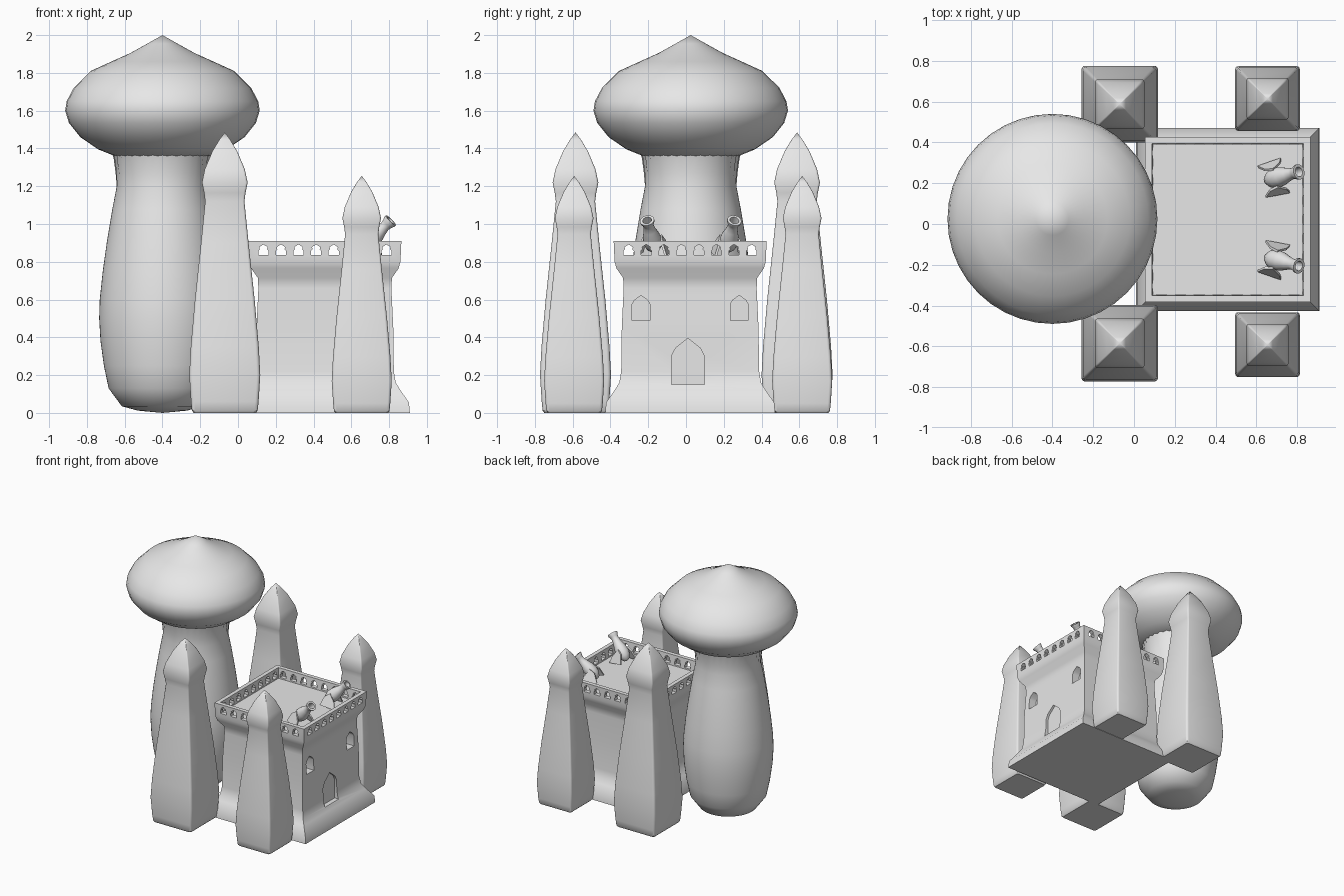
import bpy, bmesh, math
from mathutils import Matrix, Vector

if "Cube" in bpy.data.objects:
    bpy.data.objects.remove(bpy.data.objects["Cube"])

stone = bpy.data.materials.new("grey stone")
stone.use_nodes = True
stone.diffuse_color = (0.8, 0.8, 0.8, 1)
stone.node_tree.nodes["Principled BSDF"].inputs["Base Color"].default_value = stone.diffuse_color


def add_object(name, bm):
    bmesh.ops.remove_doubles(bm, verts=bm.verts, dist=0.0005)
    bmesh.ops.recalc_face_normals(bm, faces=bm.faces)
    mesh = bpy.data.meshes.new(name)
    bm.to_mesh(mesh)
    bm.free()
    mesh.materials.append(stone)
    obj = bpy.data.objects.new(name, mesh)
    bpy.context.collection.objects.link(obj)
    return obj


def activate(obj):
    bpy.ops.object.select_all(action="DESELECT")
    obj.select_set(True)
    bpy.context.view_layer.objects.active = obj


def smooth(obj, degrees=32):
    activate(obj)
    bpy.ops.object.shade_smooth_by_angle(angle=math.radians(degrees))
    return obj


def circle(n):
    return [(math.cos(math.tau * i / n), math.sin(math.tau * i / n)) for i in range(n)]


def square(r=0.0, steps=3):
    """Unit square, with corners rounded by r."""
    if not r:
        return [(1, 1), (-1, 1), (-1, -1), (1, -1)]
    pts = []
    for k, (sx, sy) in enumerate(square()):
        for i in range(steps + 1):
            a = math.pi / 2 * (k + i / steps)
            pts.append((sx * (1 - r) + r * math.cos(a), sy * (1 - r) + r * math.sin(a)))
    return pts


def loft(name, section, profile, matrix, flute=None):
    """Stack scaled copies of a section along (half width, height) steps."""
    bm = bmesh.new()
    rings = []
    for half, z in profile:
        ring = []
        for i, (x, y) in enumerate(section):
            h = half * (1 + (flute(z) * (-1) ** i if flute else 0))
            ring.append(bm.verts.new(matrix @ Vector((x * h, y * h, z))))
        rings.append(ring)
    n = len(section)
    for a, b in zip(rings, rings[1:]):
        for i in range(n):
            j = (i + 1) % n
            bm.faces.new((a[i], a[j], b[j], b[i]))
    if profile[0][0] > 0:
        bm.faces.new(rings[0])
    if profile[-1][0] > 0:
        bm.faces.new(rings[-1])
    return add_object(name, bm)


def prism(bm, outline, matrix, near, far):
    """Extrude an outline in local y, z along local x."""
    a, b = [[bm.verts.new(matrix @ Vector((x, y, z))) for y, z in outline] for x in (near, far)]
    bm.faces.new(a)
    bm.faces.new(b)
    for i in range(len(a)):
        j = (i + 1) % len(a)
        bm.faces.new((a[i], a[j], b[j], b[i]))


def cut(obj, bm):
    cutter = add_object("cutter", bm)
    cutter.hide_render = True
    activate(obj)
    mod = obj.modifiers.new("cut", "BOOLEAN")
    mod.operation, mod.solver, mod.object = "DIFFERENCE", "EXACT", cutter
    bpy.ops.object.modifier_apply(modifier=mod.name)
    bpy.data.objects.remove(cutter)


# Mushroom tower: bulging stem, fluted neck, pointed cap
mushroom = Matrix.Translation((-0.4, 0.025, 0))
stem = [(0, 0), (0.13, 0.012), (0.215, 0.035), (0.285, 0.13), (0.31, 0.25), (0.328, 0.38),
        (0.335, 0.5), (0.332, 0.6), (0.316, 0.75), (0.295, 0.9), (0.265, 1.08),
        (0.242, 1.2), (0.246, 1.27), (0.254, 1.35), (0.27, 1.4)]
smooth(loft("mushroom_stem", circle(64), stem, mushroom,
            lambda z: 0.018 if z > 1.3 else 0.008 if z > 1.25 else 0), 50)
cap = [(0, 1.38), (0.24, 1.355), (0.34, 1.395), (0.435, 1.46), (0.495, 1.535), (0.515, 1.6),
       (0.507, 1.65), (0.47, 1.72), (0.38, 1.81), (0.27, 1.86), (0.17, 1.905),
       (0.08, 1.955), (0, 2)]
smooth(loft("mushroom_cap", circle(40), cap, mushroom), 50)

# Keep: flared base, overhanging parapet and sunken roof floor
KX, KY = 0.46, 0.022
keep_place = Matrix.Translation((KX, KY, 0))
keep = loft("keep", square(), [
    (0.45, 0), (0.445, 0.055), (0.40, 0.12), (0.375, 0.16), (0.365, 0.22), (0.362, 0.45),
    (0.352, 0.66), (0.355, 0.715), (0.39, 0.765), (0.4, 0.8), (0.405, 0.91),
    (0.372, 0.91), (0.367, 0.825)], keep_place)

# Rows of shaped loopholes through the parapet
loophole = [(-0.027, 0.836), (0.027, 0.836), (0.027, 0.858), (0.019, 0.866), (0.022, 0.878),
            (0, 0.892), (-0.022, 0.878), (-0.019, 0.866), (-0.027, 0.858)]
for angle in (0, math.pi / 2):
    bm = bmesh.new()
    for i in range(8):
        shift = Matrix.Translation((0, (i - 3.5) * 0.093, 0))
        prism(bm, loophole, keep_place @ Matrix.Rotation(angle, 4, "Z") @ shift, -0.5, 0.5)
    cut(keep, bm)


def arch(y, w, low, spring, top):
    return [(y - w, low), (y + w, low), (y + w, spring), (y + w * 0.75, spring + (top - spring) * 0.45),
            (y, top), (y - w * 0.75, spring + (top - spring) * 0.45), (y - w, spring)]


# Recessed pointed windows and door on the gate side
bm = bmesh.new()
for side in (-1, 1):
    prism(bm, arch(side * 0.26, 0.047, 0.49, 0.575, 0.622), keep_place, 0.29, 0.5)
prism(bm, arch(-0.012, 0.087, 0.15, 0.3, 0.395), keep_place, 0.345, 0.5)
cut(keep, bm)
smooth(keep)

# Four tapering corner towers with pointed tops
tower = [(0.165, 0), (0.174, 0.012), (0.179, 0.06), (0.188, 0.2), (0.18, 0.35), (0.158, 0.6),
         (0.126, 0.9), (0.104, 1.12), (0.11, 1.165), (0.121, 1.22), (0.106, 1.29),
         (0.066, 1.385), (0.03, 1.445), (0, 1.485)]
for name, x, y, size in (("rear_tower_right", -0.07, -0.585, 1), ("rear_tower_left", -0.07, 0.588, 1),
                         ("gate_tower_right", 0.655, -0.592, 0.845), ("gate_tower_left", 0.655, 0.615, 0.845)):
    place = Matrix.Translation((x, y, 0)) @ Matrix.Scale(size, 4)
    smooth(loft(name, square(0.1), tower, place))

# Two raised cannons with splayed carriage cheeks
barrel = [(0, -0.012), (0.022, -0.004), (0.042, 0.025), (0.05, 0.06), (0.046, 0.1), (0.033, 0.145),
          (0.027, 0.175), (0.03, 0.195), (0.038, 0.212), (0.038, 0.222), (0.024, 0.222), (0.02, 0.13), (0, 0.13)]
cheek = [(-0.06, -0.05), (0.06, -0.075), (0.05, -0.02), (0.01, 0.045), (-0.03, 0.02)]
for word, side, y in (("left", 1, 0.215), ("right", -1, -0.165)):
    pivot = Matrix.Translation((0.655, y, 0.865)) @ Matrix.Rotation(side * 0.26, 4, "Z")
    smooth(loft("cannon_barrel_" + word, circle(20), barrel, pivot @ Matrix.Rotation(math.radians(46), 4, "Y")), 40)
    bm = bmesh.new()
    for s in (-1, 1):
        # Each cheek leans outward toward the floor
        lean = pivot @ Matrix.Translation((0.03, s * 0.058, 0.035)) @ Matrix.Rotation(s * 0.35, 4, "X")
        prism(bm, cheek, lean @ Matrix.Rotation(math.pi / 2, 4, "Z") @ Matrix.Scale(-1, 4, (0, 1, 0)),
              -0.006, 0.006)
    add_object("cannon_carriage_" + word, bm)
